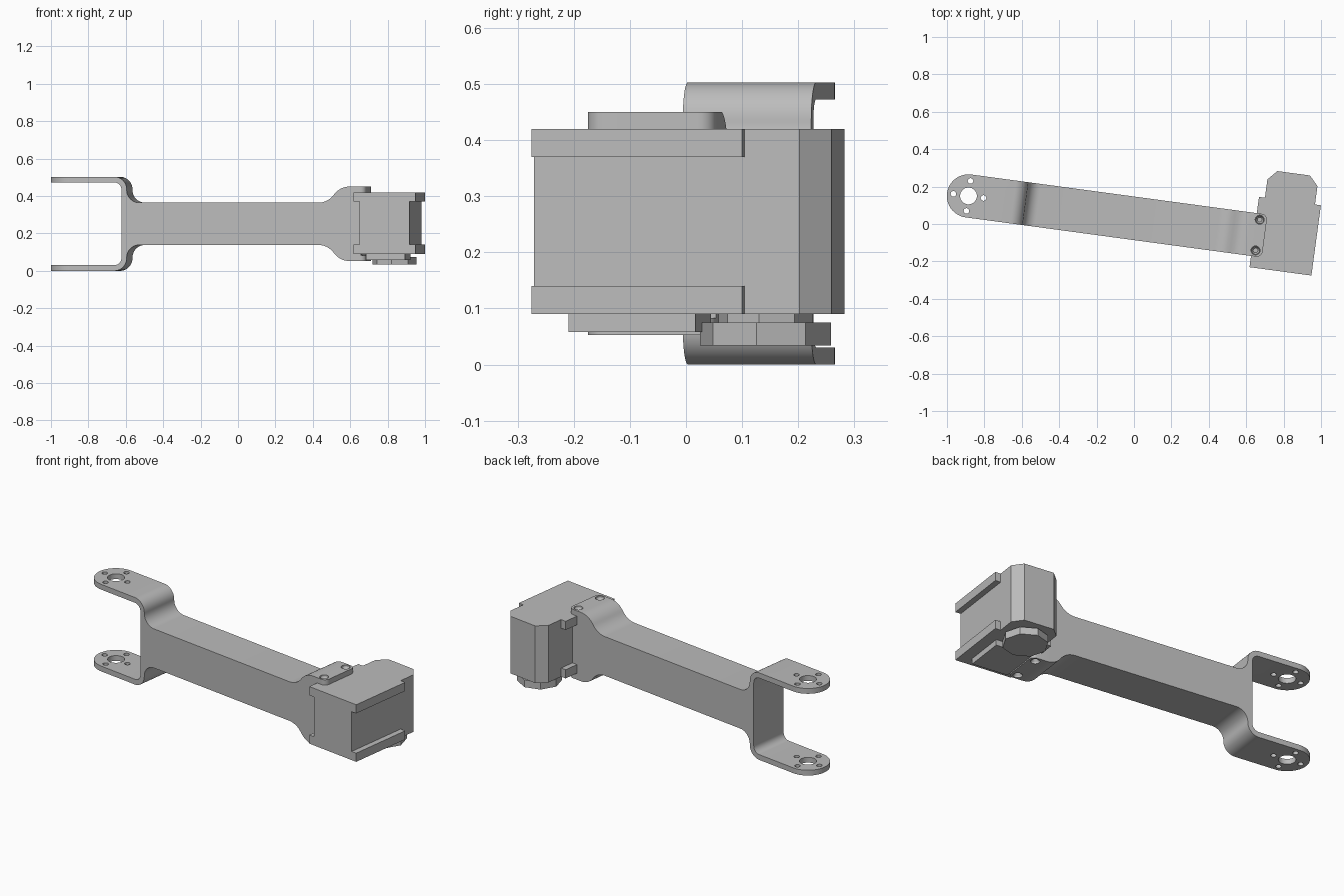
import bpy, bmesh, math
from mathutils import Matrix

if "Cube" in bpy.data.objects:
    bpy.data.objects.remove(bpy.data.objects["Cube"])

# One flat grey for the whole model
grey = bpy.data.materials.new("mid_grey")
grey.diffuse_color = (0.5, 0.5, 0.5, 1)
grey.use_nodes = True
grey.node_tree.nodes["Principled BSDF"].inputs["Base Color"].default_value = grey.diffuse_color

MID = 0.2515          # height of the mirror plane of the arm
HALF_W = 0.1155       # half width of the arm
AXIS = 1.707          # centre line of the motor, along the arm
TILT = math.radians(-7.7)
parts = []


def finish(name, bm, keep=True):
    bmesh.ops.recalc_face_normals(bm, faces=bm.faces[:])
    me = bpy.data.meshes.new(name)
    bm.to_mesh(me)
    bm.free()
    ob = bpy.data.objects.new(name, me)
    bpy.context.collection.objects.link(ob)
    if keep:
        me.materials.append(grey)
        parts.append(ob)
    else:
        ob.hide_render = True
    return ob


def prism(name, pts, lo, hi, side=False, keep=True):
    """Extrude a plan outline (x, y) upward, or a side outline (x, z) along y."""
    bm = bmesh.new()
    co = (lambda p: (p[0], lo, p[1])) if side else (lambda p: (p[0], p[1], lo))
    face = bm.faces.new([bm.verts.new(co(p)) for p in pts])
    new = bmesh.ops.extrude_face_region(bm, geom=[face])["geom"]
    d = (0, hi - lo, 0) if side else (0, 0, hi - lo)
    bmesh.ops.translate(bm, vec=d, verts=[g for g in new if isinstance(g, bmesh.types.BMVert)])
    return finish(name, bm, keep)


def arc(cx, cy, r, a0, a1, n=10):
    return [(cx + r * math.cos(math.radians(a0 + (a1 - a0) * i / n)),
             cy + r * math.sin(math.radians(a0 + (a1 - a0) * i / n))) for i in range(n + 1)]


def circle(cx, cy, r, n=24):
    return arc(cx, cy, r, 0, 360, n)[:-1]


def boolean(ob, cutter, op):
    m = ob.modifiers.new("cut", "BOOLEAN")
    m.operation, m.object, m.solver = op, cutter, "EXACT"
    bpy.context.view_layer.objects.active = ob
    bpy.ops.object.modifier_apply(modifier=m.name)
    bpy.data.objects.remove(cutter)


# Arm: side profile with fork, slim body and flared motor cradle
R, L, H = 0.1035, 0.168, 0.086
sweep = math.degrees(math.asin(L / 2 / R))
upper = [(0.28, 0)]
upper += arc(0.242, 0.221 - 0.038, 0.038, 0, 90)                 # inner fork corner
upper += [(-0.14, 0.221), (-0.14, 0.2515)]
upper += arc(0.241, 0.2515 - 0.067, 0.067, 90, 0)                # outer fork corner
upper += arc(0.376, 0.113 + 0.068, 0.068, 180, 270)              # blend into body
upper += arc(1.342, 0.113 + R, R, -90, -90 + sweep)              # flare
upper += arc(1.51, 0.113 + H - R, R, 90 + sweep, 90)[1:]
upper += [(1.63, 0.199), (1.63, 0.1685), (1.572, 0.1685), (1.572, 0)]
# drop doubled points, then mirror the half profile downward
half = [p for i, p in enumerate(upper) if i == 0 or math.dist(p, upper[i - 1]) > 1e-4]
loop = [(x, MID + z) for x, z in half] + [(x, MID - z) for x, z in half[-2:0:-1]]
arm = prism("fork_arm", loop, -0.2, 0.2, side=True)

# Plan outline: round fork tips, softened cradle corners
plan = arc(0, 0, HALF_W, 90, 270, 32)
plan += arc(1.568, -HALF_W + 0.03, 0.03, -90, 0, 6)
plan += arc(1.568, HALF_W - 0.03, 0.03, 0, 90, 6)
boolean(arm, prism("plan_cutter", plan, -0.1, 0.6, keep=False), "INTERSECT")

# Hinge bore, four bolt holes and two screw holes, through both sides
holes = [(0, 0, 0.045)]
holes += [(0.081 * math.cos(a), 0.081 * math.sin(a), 0.015)
          for a in (0, math.pi / 2, math.pi, 3 * math.pi / 2)]
for x, y, r in holes:
    boolean(arm, prism("hole_cutter", circle(x, y, r), -0.1, 0.6, keep=False), "DIFFERENCE")
for y in (-0.083, 0.083):
    for lo, hi in ((0.03, 0.085), (0.418, 0.5)):
        boolean(arm, prism("screw_cutter", circle(1.56, y, 0.024), lo, hi, keep=False), "DIFFERENCE")

# Recessed socket screws
for y in (-0.083, 0.083):
    for s in (-1, 1):
        bm = bmesh.new()
        bmesh.ops.create_cone(bm, cap_ends=True, segments=20, radius1=0.0215, radius2=0.0215, depth=0.022)
        top = [f for f in bm.faces if f.normal.z > 0.9]
        bmesh.ops.inset_region(bm, faces=top, thickness=0.009)
        bmesh.ops.translate(bm, vec=(0, 0, -0.014), verts=top[0].verts[:])
        bm.transform(Matrix.Translation((1.56, y, MID + s * 0.18)) @ Matrix.Diagonal((1, 1, s, 1)))
        finish("cradle_screw", bm)

# Motor: chamfered body with a protruding rim at top and bottom
right = [(0.135, -0.176), (0.135, 0.302), (0.088, 0.353)]
body = [(AXIS + x, y) for x, y in right] + [(AXIS - x, y) for x, y in right[::-1]]
prism("motor_body", body, 0.09, 0.42)
rim = [(AXIS + x, y) for x, y in ((-0.167, -0.176), (0.167, -0.176), (0.167, 0.203), (-0.167, 0.203))]
for lo, hi in ((0.09, 0.14), (0.37, 0.42)):
    prism("motor_rim", rim, lo, hi)

# Raised pad, shaft collar and eight-sided output horn underneath
prism("motor_pad", [(1.599, -0.118), (1.81, -0.118), (1.81, 0.11), (1.599, 0.11)], 0.058, 0.09)
prism("shaft_collar", circle(AXIS, 0.2225, 0.085, 8), 0.07, 0.095)
prism("output_horn", circle(AXIS, 0.2225, 0.118, 8), 0.034, 0.075)

# Shade, then swing everything about the fork hinge into place
bpy.ops.object.select_all(action="DESELECT")
for ob in parts:
    ob.location = (-0.885, 0.15, 0)
    ob.rotation_euler = (0, 0, TILT)
    ob.select_set(True)
bpy.context.view_layer.objects.active = arm
bpy.ops.object.shade_smooth_by_angle(angle=math.radians(30))
